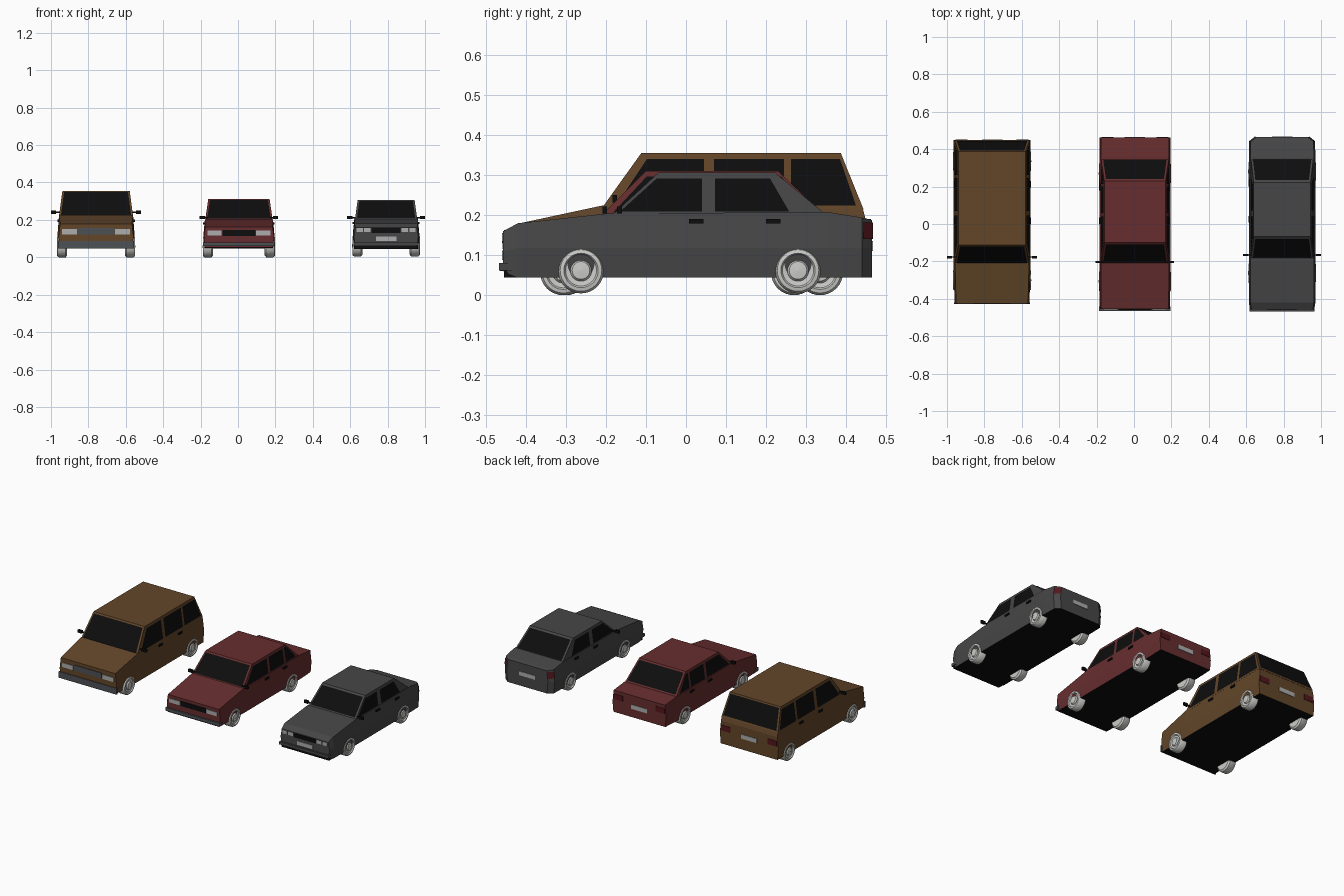
import bpy, math

if "Cube" in bpy.data.objects:
    bpy.data.objects.remove(bpy.data.objects["Cube"])


def material(name, r, g, b):
    m = bpy.data.materials.new(name)
    m.diffuse_color = (r, g, b, 1)
    m.use_nodes = True
    m.node_tree.nodes["Principled BSDF"].inputs["Base Color"].default_value = m.diffuse_color
    return m


BROWN = material("brown paint", 0.125, 0.061, 0.022)
RED = material("red paint", 0.135, 0.027, 0.028)
GREY = material("dark grey paint", 0.062, 0.062, 0.062)
BLACK = material("black glass and trim", 0.004, 0.004, 0.004)
SILVER = material("light wheel grey", 0.6, 0.6, 0.58)
LAMP = material("lamp grey", 0.42, 0.42, 0.42)
BUMPER = material("bumper grey", 0.075, 0.082, 0.09)
TAIL = material("tail light red", 0.09, 0.008, 0.012)


def mesh(name, verts, faces, *mats):
    me = bpy.data.meshes.new(name)
    me.from_pydata(verts, [], faces)
    me.update()
    ob = bpy.data.objects.new(name, me)
    bpy.context.collection.objects.link(ob)
    for m in mats:
        me.materials.append(m)
    return ob


def box(name, x0, x1, y0, y1, z0, z1, mat):
    v = [(x, y, z) for x in (x0, x1) for y in (y0, y1) for z in (z0, z1)]
    f = [(0, 1, 3, 2), (4, 6, 7, 5), (0, 4, 5, 1), (2, 3, 7, 6), (0, 2, 6, 4), (1, 5, 7, 3)]
    return mesh(name, v, f, mat)


def loft_body(name, cx, stations, paint):
    """Stations: y, z bottom, z crease, z top, half width at the crease."""
    v, f = [], []
    for y, zb, zm, zt, w in stations:
        half = [(w - 0.006, zb), (w, zm), (w - 0.008, zt)]
        ring = half + [(-x, z) for x, z in reversed(half)]
        v += [(cx + x, y, z) for x, z in ring]
    n = len(stations)
    for i in range(n - 1):
        for k in range(6):
            a, b = i * 6 + k, i * 6 + (k + 1) % 6
            f.append((a, a + 6, b + 6, b))
    f.append(tuple(range(6)))
    f.append(tuple(reversed(range(6 * (n - 1), 6 * n))))
    ob = mesh(name, v, f, paint, BLACK)
    for p in ob.data.polygons:          # black underside
        p.material_index = int(p.normal.z < -0.75)


def wheel(name, x, y, z, side):
    """Lathed wheel: tyre, recessed rim and raised hub, outer face at x."""
    prof = [(-0.055, 0), (-0.055, 0.048), (-0.047, 0.0575), (-0.010, 0.0575), (-0.002, 0.052),
            (0, 0.043), (-0.006, 0.039), (-0.008, 0.027), (-0.001, 0.022), (0, 0.012), (0.001, 0)]
    n, v, f = 32, [], []
    for d, r in prof:
        for i in range(n):
            a = 2 * math.pi * i / n
            rr = max(r, 0.0005)
            v.append((x + side * d, y + rr * math.cos(a), z + rr * math.sin(a)))
    for j in range(len(prof) - 1):
        for i in range(n):
            q = (j * n + i, j * n + (i + 1) % n, (j + 1) * n + (i + 1) % n, (j + 1) * n + i)
            f.append(q if side > 0 else q[::-1])
    ob = mesh(name, v, f, SILVER)
    ob.data.shade_smooth()
    ob.data.set_sharp_from_angle(angle=math.radians(35))


def lerp(a, b, t):
    return a + (b - a) * t


def cabin(name, cx, c, paint):
    """Tapered cabin with windscreen, rear window and side windows."""
    yb0, yb1, zb, wb = c["base"]
    yt0, yt1, zt, wt = c["roof"]
    v = [(cx + s * w, y, z) for y0, y1, z, w in ((yb0, yb1, zb, wb), (yt0, yt1, zt, wt))
         for s, y in ((-1, y0), (1, y0), (1, y1), (-1, y1))]
    f = [(3, 2, 1, 0), (4, 5, 6, 7), (0, 1, 5, 4), (1, 2, 6, 5), (2, 3, 7, 6), (3, 0, 4, 7)]
    mesh(name + "_cabin", v, f, paint)
    z0, z1 = c["glass_z"]

    def t(z):
        return (z - zb) / (zt - zb)

    # front and rear glass
    for part, a, b, d in (("windscreen", yb0, yt0, -1), ("rear_window", yb1, yt1, 1)):
        pts = []
        for z, s in ((z0, -1), (z0, 1), (z1 + 0.007, 1), (z1 + 0.007, -1)):
            pts.append((cx + s * (lerp(wb, wt, t(z)) - 0.010), lerp(a, b, t(z)) + d * 0.003, z + 0.001))
        mesh(name + "_" + part, pts, [(0, 1, 2, 3) if d < 0 else (3, 2, 1, 0)], BLACK)
    # side glass
    for s in (-1, 1):
        for ab, at, bb, bt in c["windows"]:
            pts = [(cx + s * (lerp(wb, wt, t(z)) + 0.002), y, z)
                   for y, z in ((ab, z0), (bb, z0), (bt, z1), (at, z1))]
            mesh(name + "_side_window", pts, [(0, 1, 2, 3) if s > 0 else (3, 2, 1, 0)], BLACK)


def car(name, cx, paint, c):
    w = c["half_width"]
    loft_body(name + "_body", cx, c["body"], paint)
    cabin(name, cx, c, paint)
    my, mz, mx = c["mirror"]
    for s in (-1, 1):
        for y in c["axles"]:
            wheel(name + "_wheel", cx + s * (w + 0.003), y, c["wheel_z"], s)
        for y in c["handles"]:
            xs = sorted((cx + s * (w - 0.008), cx + s * (w + 0.001)))
            box(name + "_door_handle", *xs, y, y + 0.036, c["handle_z"], c["handle_z"] + 0.011, BLACK)
        xs = sorted((cx + s * (w - 0.022), cx + s * mx))
        box(name + "_mirror_arm", *xs, my, my + 0.006, mz - 0.004, mz + 0.004, BLACK)
        xs = sorted((cx + s * (mx - 0.028), cx + s * mx))
        box(name + "_mirror", *xs, my - 0.004, my + 0.008, mz - 0.008, mz + 0.010, BLACK)
    # plates on the nose and tail: x0, x1, z0, z1, mirrored when off centre
    for end, d in (("nose", -1), ("tail", 1)):
        for part, x0, x1, z0, z1, mat in c[end]:
            y = c[end + "_y"]
            for s in ((1,) if x0 < 0 else (-1, 1)):
                xs = sorted((cx + s * x0, cx + s * x1))
                ys = sorted((y - d * 0.006, y + d * 0.003))
                box(name + "_" + part, *xs, *ys, z0, z1, mat)


# tall estate car
car("estate", -0.759, BROWN, dict(
    half_width=0.206, axles=(-0.300, 0.335), wheel_z=0.0575,
    body=[(-0.424, 0.048, 0.11, 0.178, 0.200), (-0.21, 0.046, 0.12, 0.224, 0.206),
          (0.442, 0.046, 0.12, 0.216, 0.206), (0.449, 0.046, 0.12, 0.19, 0.206)],
    base=(-0.213, 0.444, 0.214, 0.199), roof=(-0.112, 0.387, 0.355, 0.180), glass_z=(0.224, 0.340),
    windows=[(-0.175, -0.098, 0.045, 0.045), (0.07, 0.07, 0.245, 0.245), (0.262, 0.262, 0.425, 0.385)],
    mirror=(-0.18, 0.24, 0.241), handles=(0.0, 0.195), handle_z=0.19,
    nose_y=-0.425, tail_y=0.449,
    nose=[("grille", -0.098, 0.098, 0.122, 0.157, BUMPER), ("headlamp", 0.102, 0.182, 0.122, 0.150, LAMP),
          ("front_bumper", -0.204, 0.204, 0.048, 0.088, BUMPER)],
    tail=[("tail_light", 0.130, 0.196, 0.130, 0.165, TAIL), ("number_plate", -0.055, 0.055, 0.115, 0.142, LAMP)]))

# middle saloon
car("red_saloon", 0.005, RED, dict(
    half_width=0.190, axles=(-0.307, 0.270), wheel_z=0.0575,
    body=[(-0.455, 0.052, 0.11, 0.163, 0.188), (-0.21, 0.048, 0.118, 0.203, 0.190),
          (0.36, 0.048, 0.118, 0.200, 0.190), (0.462, 0.052, 0.118, 0.190, 0.189)],
    base=(-0.215, 0.350, 0.196, 0.181), roof=(-0.100, 0.230, 0.311, 0.164), glass_z=(0.207, 0.297),
    windows=[(-0.182, -0.098, 0.04, 0.04), (0.06, 0.06, 0.2, 0.2), (0.215, 0.215, 0.315, 0.238)],
    mirror=(-0.205, 0.212, 0.210), handles=(0.0, 0.18), handle_z=0.176,
    nose_y=-0.456, tail_y=0.462,
    nose=[("grille", -0.088, 0.088, 0.115, 0.145, BLACK), ("headlamp", 0.092, 0.168, 0.117, 0.142, LAMP)],
    tail=[("tail_light", 0.115, 0.180, 0.135, 0.168, TAIL), ("number_plate", -0.055, 0.055, 0.105, 0.132, LAMP)]))
box("red_saloon_front_bumper", -0.186, 0.196, -0.465, -0.44, 0.060, 0.080, BUMPER)

# low fastback saloon
car("grey_saloon", 0.792, GREY, dict(
    half_width=0.178, axles=(-0.2625, 0.280), wheel_z=0.062,
    body=[(-0.457, 0.060, 0.11, 0.160, 0.172), (-0.42, 0.044, 0.118, 0.180, 0.178),
          (-0.20, 0.044, 0.118, 0.204, 0.178), (0.355, 0.044, 0.118, 0.208, 0.178),
          (0.44, 0.044, 0.118, 0.194, 0.176), (0.465, 0.044, 0.118, 0.188, 0.145)],
    base=(-0.185, 0.352, 0.200, 0.167), roof=(-0.068, 0.222, 0.307, 0.152), glass_z=(0.209, 0.292),
    windows=[(-0.165, -0.073, 0.04, 0.04), (0.072, 0.072, 0.258, 0.21)],
    mirror=(-0.168, 0.212, 0.208), handles=(0.008, 0.2), handle_z=0.179,
    nose_y=-0.457, tail_y=0.465,
    nose=[("grille", -0.078, 0.078, 0.130, 0.156, BLACK), ("outer_headlamp", 0.125, 0.158, 0.134, 0.156, LAMP),
          ("inner_headlamp", 0.083, 0.118, 0.134, 0.156, LAMP), ("front_plate", -0.055, 0.055, 0.088, 0.112, LAMP)],
    tail=[("number_plate", -0.055, 0.055, 0.110, 0.135, LAMP)]))
box("grey_saloon_front_bumper", 0.618, 0.966, -0.468, -0.43, 0.062, 0.080, GREY)
box("grey_saloon_chin", 0.624, 0.960, -0.455, -0.42, 0.044, 0.062, BLACK)
# wrap-around tail lights on the slanted rear corners
for s in (-1, 1):
    q = [(0.792 + s * x, y, z) for x, y, z in
         ((0.177, 0.442, 0.14), (0.146, 0.467, 0.14), (0.143, 0.467, 0.182), (0.171, 0.442, 0.182))]
    mesh("grey_saloon_tail_light", q, [(0, 1, 2, 3) if s > 0 else (3, 2, 1, 0)], TAIL)
